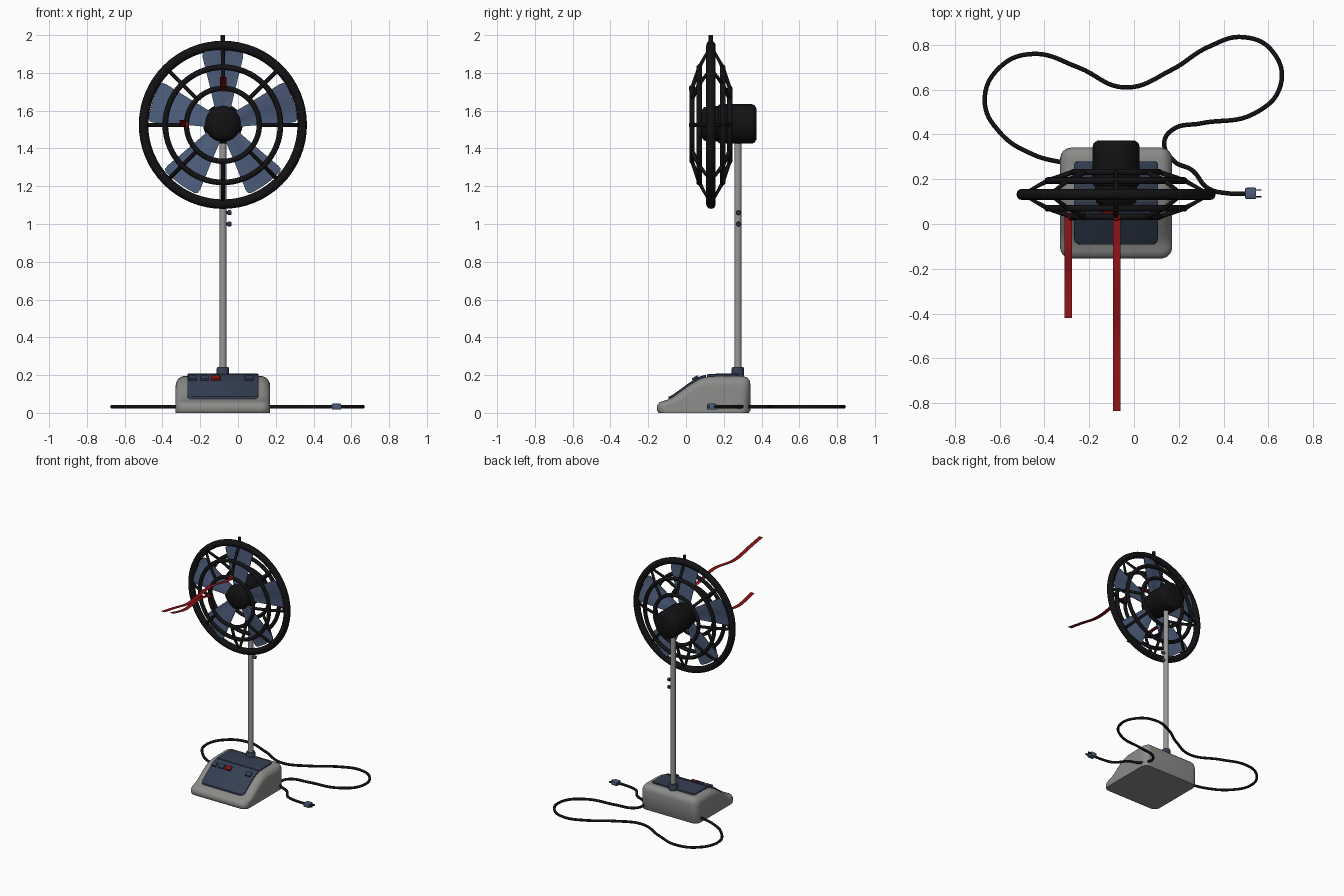
import bpy, bmesh
from math import sin, cos, pi, radians, sqrt
from mathutils import Matrix, Vector

old = bpy.data.objects.get("Cube")
if old:
    bpy.data.objects.remove(old, do_unlink=True)

CX, CZ = -0.08, 1.525      # fan axis
RY = 0.132                 # middle plane of the cage


def material(name, rgb):
    m = bpy.data.materials.new(name)
    m.use_nodes = True
    m.diffuse_color = (*rgb, 1)
    m.node_tree.nodes["Principled BSDF"].inputs["Base Color"].default_value = (*rgb, 1)
    return m


BLACK = material("black", (0.006, 0.006, 0.007))
GREY = material("warm grey", (0.26, 0.26, 0.25))
STEEL = material("pole grey", (0.31, 0.31, 0.31))
NAVY = material("dark navy", (0.035, 0.05, 0.085))
BLUE = material("slate blue", (0.075, 0.11, 0.2))
RED = material("red", (0.24, 0.006, 0.008))


def finish(name, bm, mat, smooth=True):
    bmesh.ops.recalc_face_normals(bm, faces=bm.faces)
    me = bpy.data.meshes.new(name)
    bm.to_mesh(me)
    bm.free()
    ob = bpy.data.objects.new(name, me)
    bpy.context.collection.objects.link(ob)
    me.materials.append(mat)
    if smooth:
        bpy.ops.object.select_all(action='DESELECT')
        ob.select_set(True)
        bpy.context.view_layer.objects.active = ob
        bpy.ops.object.shade_smooth_by_angle(angle=radians(40))
    return ob


def loft(name, rings, mat, smooth=True, closed=False):
    """Skin a list of point loops; cap the ends unless closed."""
    bm = bmesh.new()
    vs = [[bm.verts.new(p) for p in r] for r in rings]
    n = len(vs[0])
    pairs = list(zip(vs, vs[1:])) + ([(vs[-1], vs[0])] if closed else [])
    for a, b in pairs:
        for i in range(n):
            j = (i + 1) % n
            bm.faces.new((a[i], a[j], b[j], b[i]))
    if not closed:
        bm.faces.new(vs[0])
        bm.faces.new(vs[-1])
    return finish(name, bm, mat, smooth)


def lathe(name, profile, origin, axis, mat, n=32):
    """Spin (radius, height) pairs round an axis."""
    q = Vector((0, 0, 1)).rotation_difference(Vector(axis))
    o = Vector(origin)
    rings = [[o + q @ Vector((r * cos(2 * pi * i / n), r * sin(2 * pi * i / n), h))
              for i in range(n)] for r, h in profile]
    return loft(name, rings, mat)


def torus(name, radius, tube, y, mat=BLACK, n=64, m=12):
    rings = []
    for i in range(n):
        a = 2 * pi * i / n
        rings.append([(CX + (radius + tube * cos(t)) * cos(a), y + tube * sin(t),
                       CZ + (radius + tube * cos(t)) * sin(a))
                      for t in (2 * pi * k / m for k in range(m))])
    return loft(name, rings, mat, closed=True)


def tube(name, pts, radius, mat, smooth_path=False):
    cu = bpy.data.curves.new(name, 'CURVE')
    cu.dimensions = '3D'
    cu.bevel_depth, cu.bevel_resolution, cu.use_fill_caps = radius, 3, True
    cu.resolution_u = 8
    sp = cu.splines.new('BEZIER' if smooth_path else 'POLY')
    store = sp.bezier_points if smooth_path else sp.points
    store.add(len(pts) - 1)
    for p, c in zip(store, pts):
        if smooth_path:
            p.co, p.handle_left_type, p.handle_right_type = c, 'AUTO', 'AUTO'
        else:
            p.co = (*c, 1)
    ob = bpy.data.objects.new(name, cu)
    bpy.context.collection.objects.link(ob)
    cu.materials.append(mat)
    return ob


def box(name, centre, size, mat, bevel=0.004, tilt=0):
    bm = bmesh.new()
    bmesh.ops.create_cube(bm, size=1)
    bmesh.ops.scale(bm, vec=size, verts=bm.verts)
    bmesh.ops.bevel(bm, geom=bm.edges[:], offset=bevel, segments=2, affect='EDGES', profile=0.5)
    bmesh.ops.transform(bm, matrix=Matrix.Translation(centre) @ Matrix.Rotation(tilt, 4, 'X'), verts=bm.verts)
    return finish(name, bm, mat)


def blend(keys, y):
    """Smooth interpolation through (y, z) keys."""
    for i in range(len(keys) - 1):
        (y0, z0), (y1, z1) = keys[i], keys[i + 1]
        if y <= y1 or i == len(keys) - 2:
            slope = lambda a, b: (keys[b][1] - keys[a][1]) / (keys[b][0] - keys[a][0])
            m0 = slope(max(i - 1, 0), i + 1)
            m1 = slope(i, min(i + 2, len(keys) - 1))
            h, t = y1 - y0, (y - y0) / (y1 - y0)
            return ((2*t**3 - 3*t*t + 1) * z0 + (t**3 - 2*t*t + t) * h * m0
                    + (3*t*t - 2*t**3) * z1 + (t**3 - t*t) * h * m1)


# base: side profile lofted across x with rounded flanks
slope_keys = [(-0.14, 0.056), (-0.08, 0.078), (-0.03, 0.112), (0.03, 0.155),
              (0.08, 0.182), (0.13, 0.193), (0.3, 0.195)]
side = [(-0.145, 0), (-0.154, 0.012), (-0.154, 0.038)]
side += [(-0.14 + 0.44 * i / 22, blend(slope_keys, -0.14 + 0.44 * i / 22)) for i in range(23)]
side += [(0.325, 0.188), (0.338, 0.17), (0.341, 0.15), (0.341, 0.012), (0.332, 0)]
HALF, ROUND = 0.25, 0.05
steps = [(HALF - ROUND + ROUND * sin(a), ROUND * (1 - cos(a))) for a in (pi / 2 * k / 8 for k in range(9))]
steps = [(-x, d) for x, d in reversed(steps)] + steps
loft("base", [[(CX + x, 0.093 + (y - 0.093) * (1 - d / 0.25), z * (1 - d / 0.19))
               for y, z in side] for x, d in steps], GREY)


# control panels: raised plates that follow the slope of the base
def panel(name, y0, y1, r0, r1, half=0.188, lift=0.013):
    ys = [y0 + (y1 - y0) * (1 - cos(pi * i / 24)) / 2 for i in range(25)]
    rings = []
    for y in ys:
        w = half
        for d, r in ((y - y0, r0), (y1 - y, r1)):
            if d < r:
                w -= r - sqrt(max(r * r - (r - d) ** 2, 0))
        z = blend(slope_keys, y)
        rings.append([(CX - w, y, z - 0.01), (CX - w, y, z + lift - 0.004), (CX - w + 0.005, y, z + lift),
                      (CX + w - 0.005, y, z + lift), (CX + w, y, z + lift - 0.004), (CX + w, y, z - 0.01)])
    return loft(name, rings, NAVY)


panel("front_panel", -0.092, 0.105, 0.03, 0.006)
panel("top_panel", 0.112, 0.28, 0.006, 0.02)

# push buttons
for name, x, w, mat in (("button_one", -0.24, 0.042, NAVY), ("button_two", -0.177, 0.042, NAVY),
                        ("power_button", -0.118, 0.05, RED), ("button_four", 0.06, 0.045, NAVY)):
    box(name, (x, 0.05, blend(slope_keys, 0.05) + 0.016), (w, 0.036, 0.018), mat, tilt=radians(30))

# pole, collar and height knobs
PY = 0.275
lathe("pole", [(0.019, 0.18), (0.019, 1.5)], (CX, PY, 0), (0, 0, 1), STEEL, 24)
lathe("pole_collar", [(0.033, 0.185), (0.033, 0.235), (0.029, 0.242)], (CX, PY, 0), (0, 0, 1), NAVY, 24)
for i, z in enumerate((1.0, 1.06)):
    lathe(f"pole_knob_{i + 1}", [(0.008, 0.015), (0.008, 0.025), (0.013, 0.027), (0.013, 0.04), (0.009, 0.045)],
          (CX, PY + 0.003, z), (1, 0, 0), NAVY, 16)

# motor housing and blade hub
lathe("motor_housing", [(0.085, 0.165), (0.1, 0.172), (0.105, 0.185), (0.105, 0.345), (0.1, 0.362), (0.085, 0.372)],
      (CX, 0, CZ + 0.005), (0, 1, 0), BLACK, 40)
lathe("blade_hub", [(0.03, 0.07), (0.065, 0.078), (0.088, 0.095), (0.094, 0.12), (0.094, 0.17)],
      (CX, 0, CZ + 0.005), (0, 1, 0), BLACK, 40)

# five fan blades, wider towards a rounded tip
outline = [(0.08, 0.042), (0.16, 0.06), (0.25, 0.082), (0.35, 0.107), (0.372, 0.108), (0.384, 0.096)]
for k in range(5):
    spin = Matrix.Rotation(-2 * pi * k / 5, 4, 'Y')
    rings = []
    for r, w in outline:
        row = [(w * t, 0.012 * t * (1 - t * t) + 0.15 * w * t, r + 0.008 * (1 - t * t)) for t in (-1, -0.5, 0, 0.5, 1)]
        loop = [(x, y - 0.003, z) for x, y, z in row] + [(x, y + 0.003, z) for x, y, z in reversed(row)]
        rings.append([spin @ Vector(p) + Vector((CX, RY, CZ + 0.005)) for p in loop])
    loft(f"blade_{k + 1}", rings, BLUE)

# safety cage: rings and bent spokes
torus("outer_ring", 0.42, 0.025, RY)
for label, s in (("front", -1), ("back", 1)):
    torus(f"{label}_middle_ring", 0.305, 0.015, RY + s * 0.062)
    torus(f"{label}_inner_ring", 0.193, 0.014, RY + s * 0.1)
for k in range(8):
    a = pi * k / 4
    path = [(0.193, -0.1), (0.305, -0.062), (0.42, 0), (0.305, 0.062), (0.193, 0.1)]
    tube(f"spoke_{k + 1}", [(CX + r * cos(a), RY + y, CZ + r * sin(a)) for r, y in path], 0.011, BLACK)
lathe("top_pin", [(0.012, 1.93), (0.012, 2.0)], (CX, RY, 0), (0, 0, 1), BLACK, 16)


# ribbons tied to the front inner ring
def ribbon(name, x, keys, width=0.034):
    bm = bmesh.new()
    y0, y1 = keys[0][0], keys[-1][0]
    rows = []
    for i in range(33):
        y = y0 + (y1 - y0) * i / 32
        z = blend(keys, y)
        rows.append([bm.verts.new((x + s * width / 2, y, z)) for s in (-1, 1)])
    for a, b in zip(rows, rows[1:]):
        bm.faces.new((a[0], a[1], b[1], b[0]))
    bmesh.ops.transform(bm, matrix=Matrix.Scale(-1, 4, (0, 1, 0)), verts=bm.verts)
    return finish(name, bm, RED)


ribbon("long_ribbon", CX + 0.003, [(-0.05, 1.71), (0.06, 1.72), (0.24, 1.752), (0.5, 1.722), (0.7, 1.755), (0.835, 1.778)])
ribbon("short_ribbon", -0.293, [(-0.05, 1.515), (0.1, 1.53), (0.25, 1.515), (0.42, 1.55)])
box("long_ribbon_knot", (CX + 0.003, 0.032, 1.718), (0.034, 0.034, 0.034), RED, 0.012)
box("short_ribbon_knot", (-0.276, 0.032, 1.525), (0.034, 0.034, 0.034), RED, 0.012)

# power cord lying on the floor, with plug
cord = [(-0.3, 0.27), (-0.45, 0.31), (-0.6, 0.41), (-0.667, 0.55), (-0.6, 0.7), (-0.45, 0.76), (-0.25, 0.7),
        (-0.04, 0.61), (0.17, 0.69), (0.33, 0.79), (0.49, 0.835), (0.62, 0.77), (0.655, 0.62), (0.54, 0.495),
        (0.3, 0.45), (0.17, 0.42), (0.135, 0.36), (0.18, 0.28), (0.26, 0.24), (0.33, 0.16), (0.42, 0.137), (0.5, 0.135)]
tube("power_cord", [(x, y, 0.033) for x, y in cord], 0.01, BLACK, True)
box("plug", (0.521, 0.137, 0.033), (0.05, 0.05, 0.032), BLUE, 0.006)
for i, y in enumerate((0.122, 0.152)):
    box(f"plug_prong_{i + 1}", (0.555, y, 0.033), (0.03, 0.006, 0.014), BLACK, 0.001)
